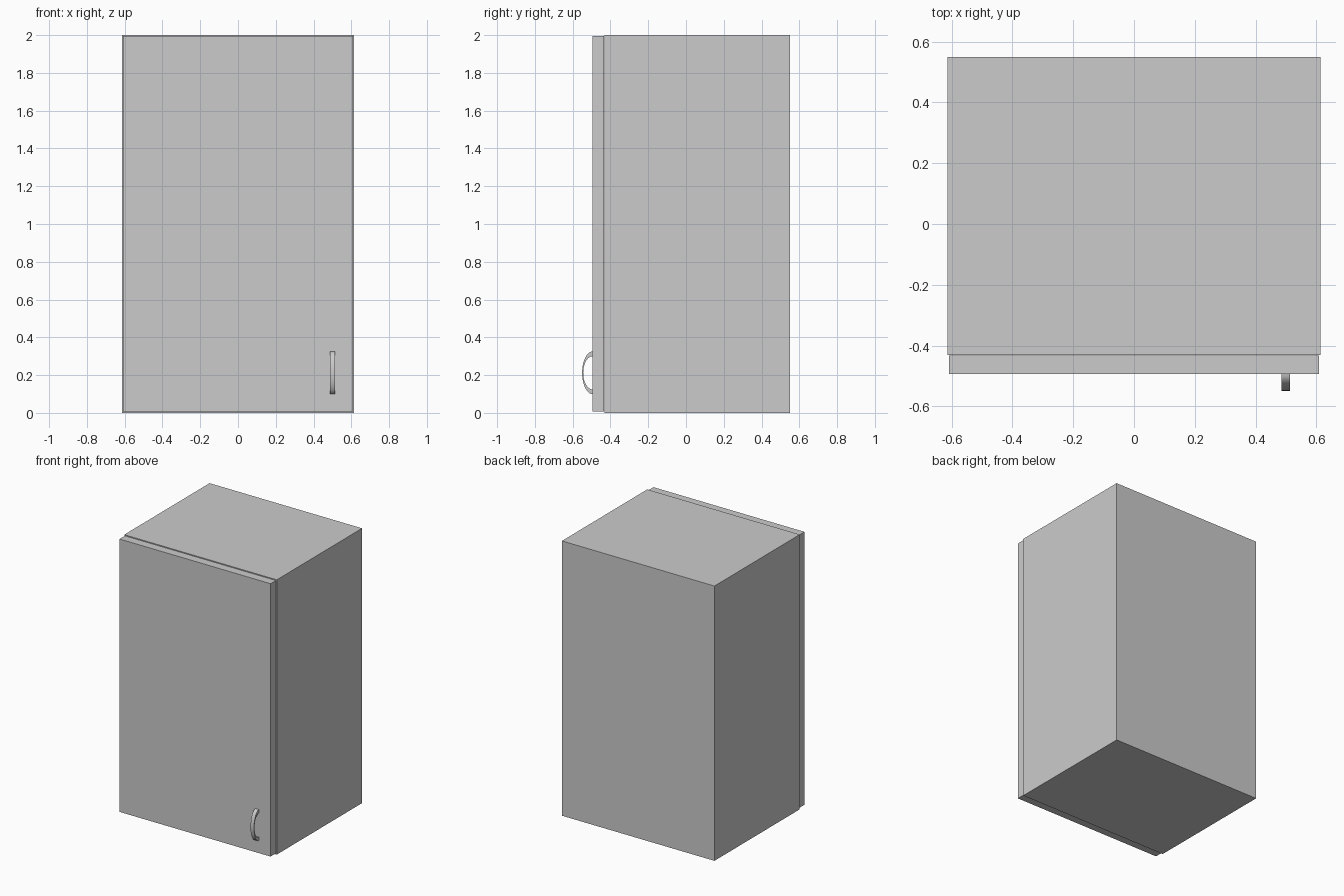
import bpy, bmesh, math

if "Cube" in bpy.data.objects:
    bpy.data.objects.remove(bpy.data.objects["Cube"])


def box(name, lo, hi):
    bpy.ops.mesh.primitive_cube_add(size=1, location=[(a + b) / 2 for a, b in zip(lo, hi)])
    ob = bpy.context.object
    ob.name = name
    ob.scale = [b - a for a, b in zip(lo, hi)]
    bpy.ops.object.transform_apply(location=False, rotation=False, scale=True)
    return ob


# Cabinet body and the slightly smaller door in front of it
box("cabinet_body", (-0.614, -0.431, 0), (0.614, 0.55, 2))
box("door", (-0.608, -0.494, 0.008), (0.608, -0.433, 1.994))

# Bow handle: crescent profile, thin in the middle and thicker at the feet
N = 20
X0, X1, Y, Z = 0.486, 0.514, -0.494, 0.212
bm = bmesh.new()
rings = []
for i in range(N + 1):
    a = -math.pi / 2 + math.pi * i / N
    outer = (Y - 0.056 * math.cos(a), Z + 0.113 * math.sin(a))
    inner = (Y - 0.050 * math.cos(a), Z + 0.088 * math.sin(a))
    rings.append([bm.verts.new((x, *p)) for x, p in
                  ((X0, outer), (X1, outer), (X1, inner), (X0, inner))])
for r, s in zip(rings, rings[1:]):
    for k in range(4):
        bm.faces.new((r[k], r[(k + 1) % 4], s[(k + 1) % 4], s[k]))
bm.faces.new(rings[0])
bm.faces.new(rings[-1])
bmesh.ops.recalc_face_normals(bm, faces=bm.faces)
mesh = bpy.data.meshes.new("handle")
bm.to_mesh(mesh)
bm.free()
handle = bpy.data.objects.new("handle", mesh)
bpy.context.collection.objects.link(handle)
bpy.ops.object.select_all(action='DESELECT')
handle.select_set(True)
bpy.context.view_layer.objects.active = handle
bpy.ops.object.shade_smooth_by_angle(angle=math.radians(35))
